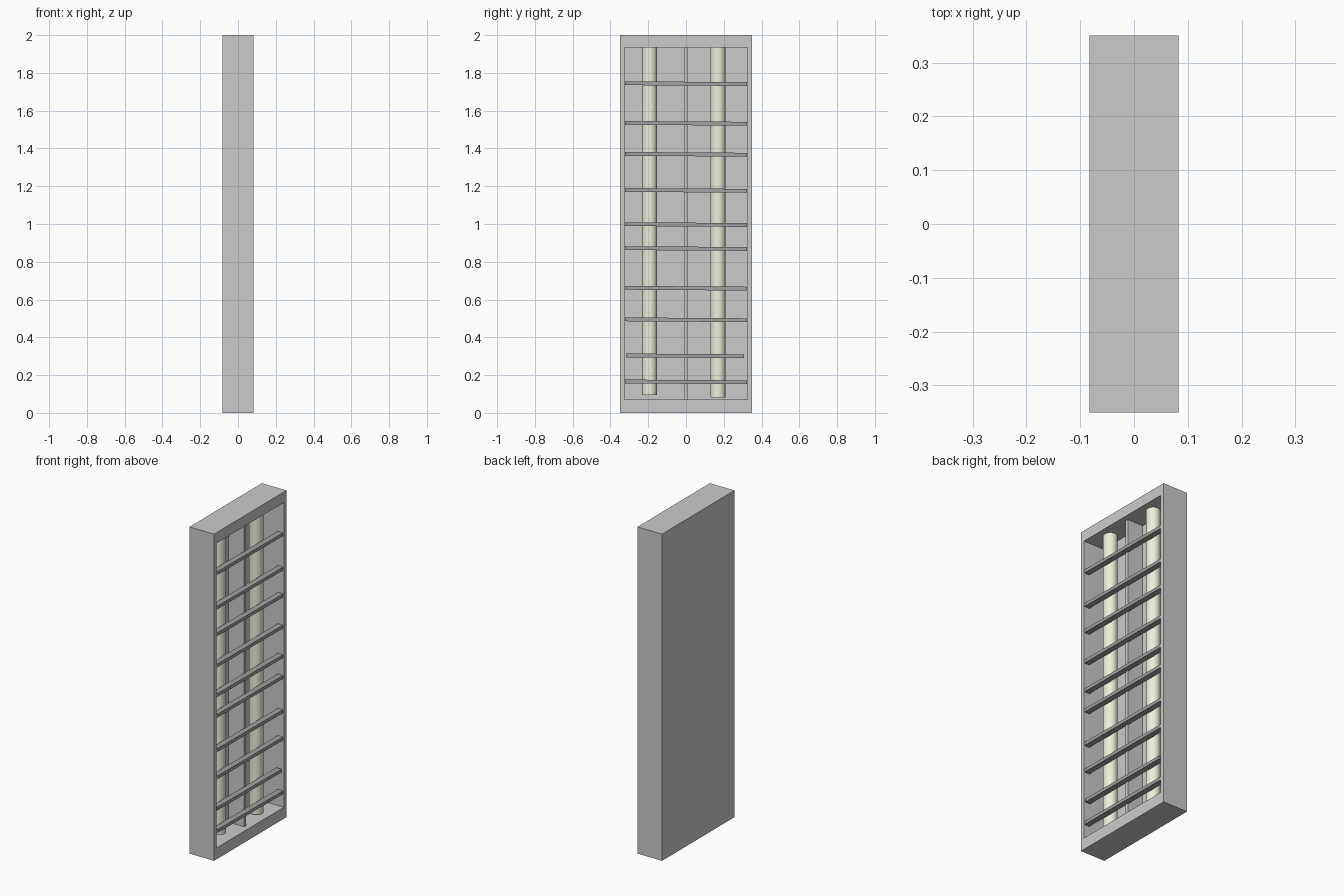
import bpy, bmesh, math

if "Cube" in bpy.data.objects:
    bpy.data.objects.remove(bpy.data.objects["Cube"])

W, D, H = 0.166, 0.70, 2.0          # case depth (x), width (y), height (z)
Z_LOW, Z_HIGH, Y_IN = 0.07, 1.935, 0.325
BACK = -0.056                       # inner face of the back panel


def material(name, color):
    m = bpy.data.materials.new(name)
    m.diffuse_color = (*color, 1)
    m.use_nodes = True
    m.node_tree.nodes["Principled BSDF"].inputs["Base Color"].default_value = m.diffuse_color
    return m


def finish(name, bm, mat=None):
    me = bpy.data.meshes.new(name)
    bm.to_mesh(me)
    bm.free()
    ob = bpy.data.objects.new(name, me)
    bpy.context.collection.objects.link(ob)
    if mat:
        me.materials.append(mat)
    return ob


def box(name, lo, hi, mat=None):
    """Box with its origin at its own centre."""
    bm = bmesh.new()
    bmesh.ops.create_cube(bm, size=1)
    bmesh.ops.scale(bm, vec=[b - a for a, b in zip(lo, hi)], verts=bm.verts)
    ob = finish(name, bm, mat)
    ob.location = [(a + b) / 2 for a, b in zip(lo, hi)]
    return ob


# Case: one box with its +x face inset and pushed in to form the recess
bm = bmesh.new()
bmesh.ops.create_cube(bm, size=1)
bmesh.ops.scale(bm, vec=(W, D, H), verts=bm.verts)
bmesh.ops.translate(bm, vec=(0, 0, H / 2), verts=bm.verts)
opening = next(f for f in bm.faces if f.normal.x > 0.9)
for x in (W / 2, BACK):
    bmesh.ops.inset_individual(bm, faces=[opening], thickness=0.01)
    for v in opening.verts:
        v.co = (x, math.copysign(Y_IN, v.co.y),
                Z_HIGH if v.co.z > H / 2 else Z_LOW)
finish("case", bm)

# Divider fin between the two tubes
box("divider", (BACK - 0.005, -0.011, Z_LOW - 0.005),
    (0.05, 0.007, Z_HIGH + 0.005))

# Lamp tubes hanging from the recess ceiling
cream = material("cream", (0.86, 0.86, 0.72))
for side, y, bottom in (("left", -0.193, 0.095), ("right", 0.169, 0.082)):
    top = Z_HIGH + 0.003
    bpy.ops.mesh.primitive_cylinder_add(
        vertices=32, radius=0.04, depth=top - bottom,
        location=(0.006, y, (top + bottom) / 2))
    tube = bpy.context.object
    tube.name = f"{side}_tube"
    tube.data.materials.append(cream)
    bpy.ops.object.shade_smooth_by_angle()

# Guard slats across the opening, unevenly spaced and very slightly tilted
dark = material("dark_grey", (0.36, 0.36, 0.36))
for i, z in enumerate((0.164, 0.302, 0.493, 0.66, 0.87,
                       0.997, 1.178, 1.369, 1.533, 1.743)):
    y0, y1 = (-0.317, 0.307) if i == 1 else (-0.324, 0.322)
    slat = box(f"slat_{i + 1}", (0.045, y0, z - 0.01), (0.08, y1, z + 0.01), dark)
    slat.rotation_euler.x = math.radians(-0.4)
